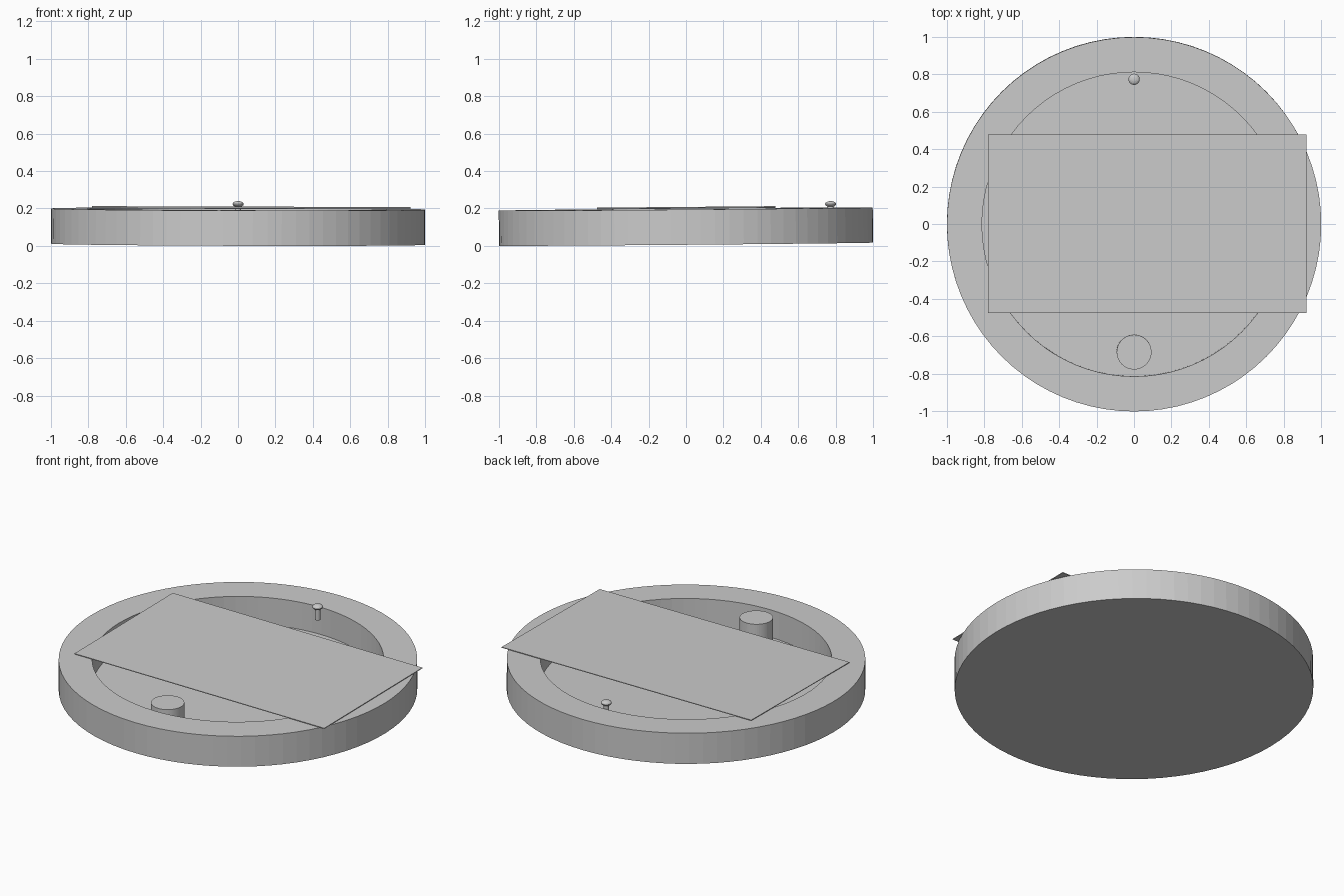
import bpy, bmesh, math
from mathutils import Matrix

if "Cube" in bpy.data.objects:
    bpy.data.objects.remove(bpy.data.objects["Cube"])

grey = bpy.data.materials.new("plain grey")
grey.diffuse_color = (0.6, 0.6, 0.6, 1)
grey.use_nodes = True
grey.node_tree.nodes["Principled BSDF"].inputs["Base Color"].default_value = grey.diffuse_color

# The whole assembly leans very slightly towards the front right
TILT = Matrix.Translation((0, 0, 0.009)) @ Matrix.Rotation(0.0085, 4, 'X') @ Matrix.Rotation(0.003, 4, 'Y')


def finish(name, bm):
    bmesh.ops.recalc_face_normals(bm, faces=bm.faces)
    bm.transform(TILT)
    mesh = bpy.data.meshes.new(name)
    bm.to_mesh(mesh)
    bm.free()
    mesh.materials.append(grey)
    obj = bpy.data.objects.new(name, mesh)
    bpy.context.collection.objects.link(obj)
    return obj


def lathe(name, profile, x=0, y=0, sides=64):
    """Revolve (radius, height) points around a vertical axis at x, y."""
    bm = bmesh.new()
    verts = [bm.verts.new((r, 0, z)) for r, z in profile]
    edges = [bm.edges.new(pair) for pair in zip(verts, verts[1:])]
    bmesh.ops.spin(bm, geom=verts + edges, cent=(0, 0, 0), axis=(0, 0, 1),
                   angle=math.tau, steps=sides)
    bmesh.ops.remove_doubles(bm, verts=bm.verts, dist=1e-5)
    bm.transform(Matrix.Translation((x, y, 0)))
    return finish(name, bm)


# Round tray: flat base, outer wall, broad rim, inner wall and floor
lathe("tray", [(0, 0), (1, 0), (1, 0.188), (0.813, 0.188), (0.813, 0.02), (0, 0.02)], sides=80)

# Post standing on the floor, level with the rim
lathe("post", [(0, 0.02), (0.093, 0.02), (0.093, 0.188), (0, 0.188)], y=-0.683, sides=48)

# Small pin with a flattened round head
lathe("pin_stem", [(0, 0.13), (0.016, 0.13), (0.016, 0.205), (0, 0.205)], y=0.775, sides=24)
head = [(0.03 * math.sin(a), 0.208 - 0.016 * math.cos(a))
        for a in (math.pi * i / 8 for i in range(9))]
lathe("pin_head", head, y=0.775, sides=24)

# Thin rectangular cover lying across the rim
bm = bmesh.new()
bmesh.ops.create_cube(bm, size=1, matrix=Matrix.Translation((0.07, 0.003, 0.195))
                      @ Matrix.Diagonal((1.70, 0.955, 0.004, 1)))
finish("cover_plate", bm)
